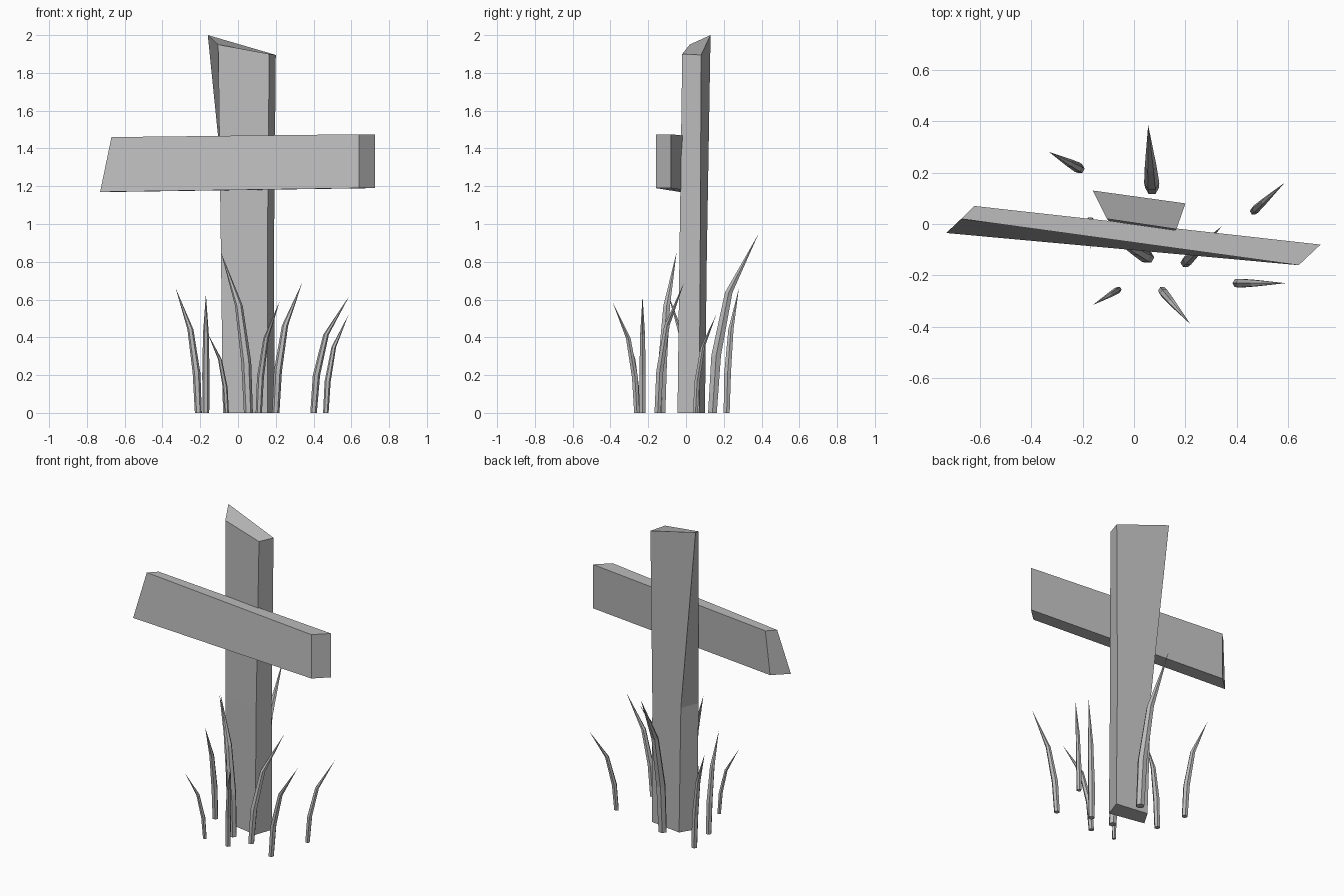
import bpy
import bmesh
import math
from mathutils import Vector

cube = bpy.data.objects.get("Cube")
if cube:
    bpy.data.objects.remove(cube, do_unlink=True)

GREY = (0.5, 0.5, 0.5, 1)
grey = bpy.data.materials.new("weathered grey")
grey.use_nodes = True
grey.diffuse_color = GREY
grey.node_tree.nodes["Principled BSDF"].inputs["Base Color"].default_value = GREY


def loft(name, rings, tip=None):
    """Skin a stack of matching rings, capped at the ends or drawn to a tip."""
    bm = bmesh.new()
    loops = [[bm.verts.new(p) for p in ring] for ring in rings]
    n = len(loops[0])
    for low, high in zip(loops, loops[1:]):
        for i in range(n):
            j = (i + 1) % n
            bm.faces.new((low[i], low[j], high[j], high[i]))
    bm.faces.new(loops[0][::-1])
    if tip is None:
        bm.faces.new(loops[-1])
    else:
        apex = bm.verts.new(tip)
        for i in range(n):
            bm.faces.new((loops[-1][i], loops[-1][(i + 1) % n], apex))
    bmesh.ops.recalc_face_normals(bm, faces=bm.faces)
    mesh = bpy.data.meshes.new(name)
    bm.to_mesh(mesh)
    bm.free()
    mesh.materials.append(grey)
    obj = bpy.data.objects.new(name, mesh)
    bpy.context.collection.objects.link(obj)
    return obj


# Upright post: foot, bend and slanted top
loft("post", [
    [(-.08, 0, 0), (.155, -.045, 0), (.195, .07, 0), (-.02, .1, 0)],
    [(-.09, 0, .82), (.155, -.035, .82), (.19, .075, .82), (-.04, .11, .82)],
    [(-.105, .02, 1.95), (.165, -.02, 1.9), (.2, .08, 1.895), (-.16, .13, 2)],
])

# Cross plank: left end cut at a slant, right end upright
loft("cross_plank", [
    [(-.73, -.035, 1.17), (-.64, .05, 1.17), (-.62, .07, 1.46), (-.67, .02, 1.46)],
    [(.64, -.16, 1.19), (.725, -.08, 1.19), (.725, -.08, 1.475), (.64, -.16, 1.475)],
])


# Grass blades: tapering hexagonal stems that lean outward
def blade(name, root, tip, sides=6):
    root, tip = Vector((*root, 0)), Vector(tip)
    lean, height = tip - root, tip.z
    rings = []
    for rise, bend, width in ((0, 0, .028), (.32, .08, .031), (.67, .35, .024)):
        c = root + Vector((lean.x * bend, lean.y * bend, height * rise))
        r = width * height
        rings.append([c + Vector((r * math.cos(a), r * math.sin(a), 0))
                      for a in (math.tau * k / sides for k in range(sides))])
    loft(name, rings, tip)


BLADES = [
    ((-.21, .215), (-.33, .28, .66)),
    ((.07, .14), (.055, .385, .95)),
    ((.465, .05), (.585, .16, .52)),
    ((.4, -.23), (.59, -.23, .62)),
    ((.11, -.26), (.22, -.39, .59)),
    ((-.06, -.255), (-.16, -.315, .42)),
    ((.2, -.15), (.34, -.01, .69)),
    ((.055, -.13), (-.09, -.05, .85)),
    ((-.17, .01), (-.17, -.095, .63)),
]
for i, (root, tip) in enumerate(BLADES):
    blade(f"grass_blade_{i + 1}", root, tip)
